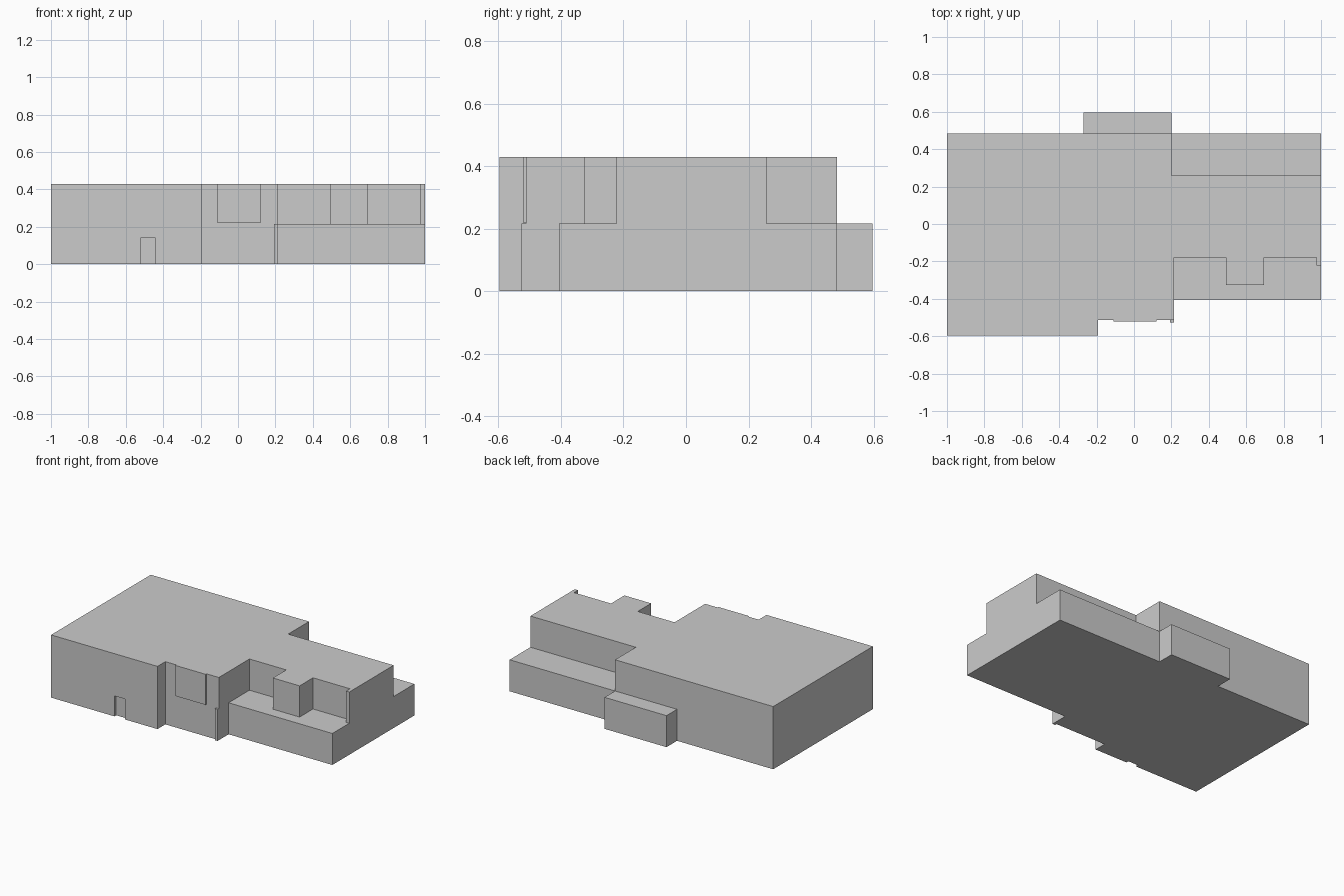
import bpy
import bmesh

if "Cube" in bpy.data.objects:
    bpy.data.objects.remove(bpy.data.objects["Cube"])

FULL, MID = 0.43, 0.216   # roof height, terrace height


def prism(name, outline, z0, z1):
    """Extrude a plan outline between two heights."""
    bm = bmesh.new()
    face = bm.faces.new([bm.verts.new((x, y, z0)) for x, y in outline])
    ext = bmesh.ops.extrude_face_region(bm, geom=[face])
    for v in ext["geom"]:
        if isinstance(v, bmesh.types.BMVert):
            v.co.z = z1
    bmesh.ops.recalc_face_normals(bm, faces=bm.faces[:])
    mesh = bpy.data.meshes.new(name)
    bm.to_mesh(mesh)
    bm.free()
    obj = bpy.data.objects.new(name, mesh)
    bpy.context.collection.objects.link(obj)
    return obj


def block(name, x0, x1, y0, y1, z0, z1):
    return prism(name, [(x0, y0), (x1, y0), (x1, y1), (x0, y1)], z0, z1)


def cut(target, cutter):
    """Subtract the cutter, apply the result and discard the cutter."""
    cutter.hide_render = True
    mod = target.modifiers.new("cut", 'BOOLEAN')
    mod.operation = 'DIFFERENCE'
    mod.solver = 'EXACT'
    mod.object = cutter
    deps = bpy.context.evaluated_depsgraph_get()
    mesh = bpy.data.meshes.new_from_object(target.evaluated_get(deps))
    target.modifiers.clear()
    target.data = mesh
    bpy.data.objects.remove(cutter)


# Main building: full-height footprint
body = prism("building_body", [
    (-1, -0.597), (-0.193, -0.597), (-0.193, -0.512), (0.213, -0.512),
    (0.213, -0.406), (1, -0.406), (1, 0.483), (-1, 0.483)], 0, FULL)

# Front terrace, leaving the upper bay and the thin corner pier
cut(body, prism("front_terrace_cutter", [
    (0.213, -0.7), (1.1, -0.7), (1.1, -0.222), (0.976, -0.222),
    (0.976, -0.18), (0.695, -0.18), (0.695, -0.325), (0.492, -0.325),
    (0.492, -0.18), (0.213, -0.18)], MID, 0.6))

# Rear terrace
cut(body, block("rear_terrace_cutter", 0.2, 1.1, 0.258, 0.7, MID, 0.6))

# Shallow front doorway
cut(body, block("doorway_cutter", -0.52, -0.44, -0.7, -0.578, -0.1, 0.14))

# Rear single-storey annex
block("rear_annex", -0.27, 0.2, 0.483, 0.597, 0, MID)

# Raised upper panel and lower corner post on the front wall
block("front_panel", -0.11, 0.12, -0.521, -0.512, 0.22, FULL)
block("front_post", 0.192, 0.213, -0.526, -0.512, 0, MID)
